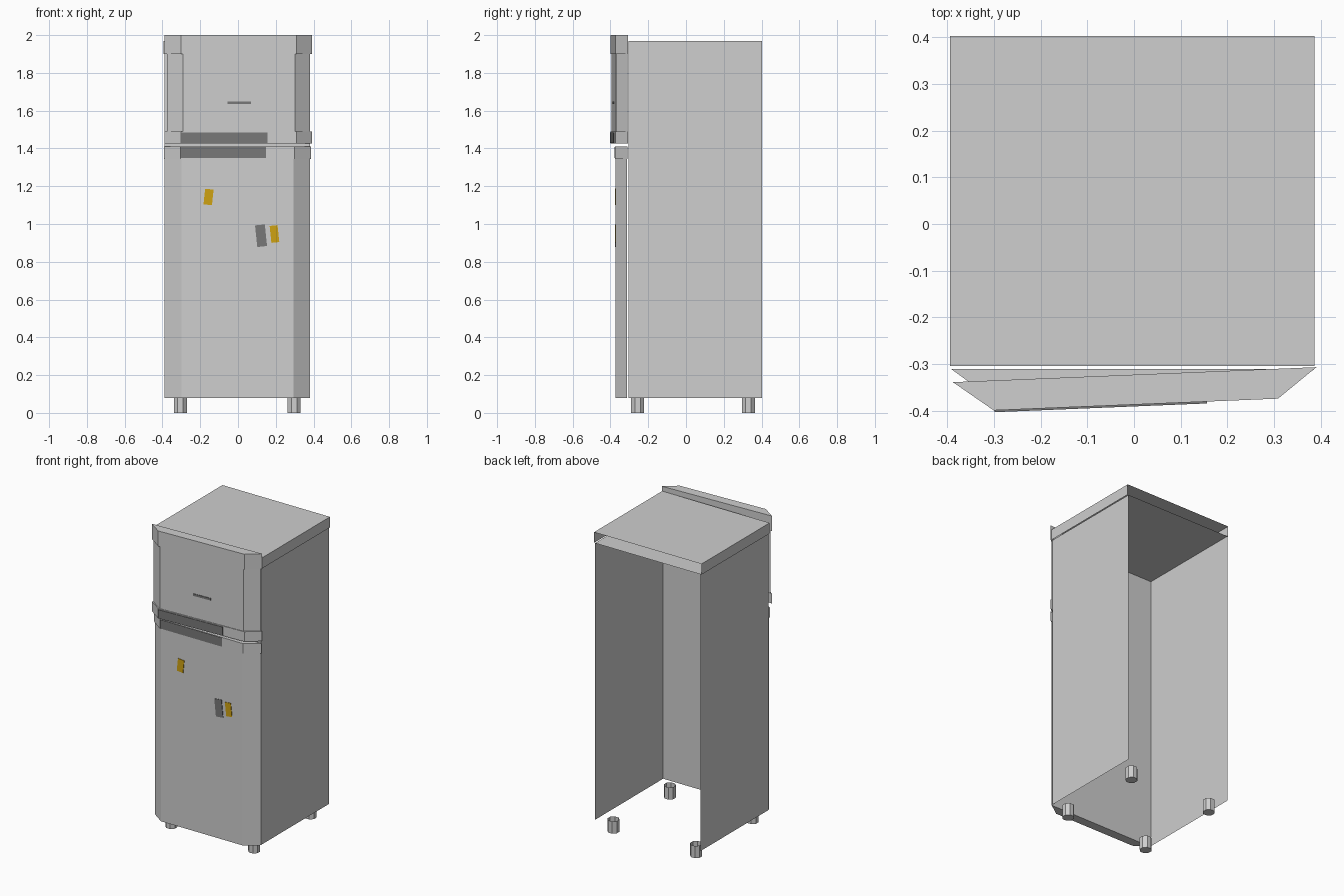
import bpy, bmesh, math
from mathutils import Matrix, Vector

if "Cube" in bpy.data.objects:
    bpy.data.objects.remove(bpy.data.objects["Cube"])


def material(name, rgb):
    m = bpy.data.materials.new(name)
    m.diffuse_color = (*rgb, 1)
    m.use_nodes = True
    m.node_tree.nodes["Principled BSDF"].inputs["Base Color"].default_value = m.diffuse_color
    return m


BODY = material("light_grey", (0.62, 0.62, 0.62))
DARK = material("dark_grey", (0.19, 0.19, 0.19))
YELLOW = material("yellow", (0.62, 0.36, 0.006))

# The upper door stands slightly open, turned about its right-hand hinge
HINGE = Vector((0.391, -0.307, 0))
AJAR = (Matrix.Translation(HINGE) @ Matrix.Rotation(math.radians(2.36), 4, 'Z')
        @ Matrix.Translation(-HINGE))


def finish(name, bm, mat, matrix=None):
    if matrix is not None:
        bm.transform(matrix)
    bmesh.ops.recalc_face_normals(bm, faces=bm.faces)
    me = bpy.data.meshes.new(name)
    bm.to_mesh(me)
    bm.free()
    me.materials.append(mat)
    ob = bpy.data.objects.new(name, me)
    bpy.context.collection.objects.link(ob)
    return ob


def box(name, x, y, z, mat, matrix=None, open_dirs=()):
    """Box from ranges; faces whose normal matches open_dirs are left out."""
    bm = bmesh.new()
    bmesh.ops.create_cube(bm, size=1)
    size = [b - a for a, b in (x, y, z)]
    mid = [(a + b) / 2 for a, b in (x, y, z)]
    bm.normal_update()
    gone = [f for f in bm.faces
            if any(f.normal.dot(Vector(d)) > 0.9 for d in open_dirs)]
    bmesh.ops.delete(bm, geom=gone, context='FACES')
    bm.transform(Matrix.Translation(mid) @ Matrix.Diagonal((*size, 1)))
    return finish(name, bm, mat, matrix)


def prism(name, profile, z0, z1, mat, matrix=None, open_top=False):
    """Extrude an x-y profile from z0 to z1."""
    bm = bmesh.new()
    low = [bm.verts.new((x, y, z0)) for x, y in profile]
    high = [bm.verts.new((x, y, z1)) for x, y in profile]
    bm.faces.new(low)
    if not open_top:
        bm.faces.new(high)
    n = len(profile)
    for i in range(n):
        j = (i + 1) % n
        bm.faces.new((low[i], low[j], high[j], high[i]))
    return finish(name, bm, mat, matrix)


def door_profile(left, right, back, front, inset):
    return [(left, back), (left + inset, front), (right - inset, front), (right, back)]


def plate(name, x, z, w, h, tilt, front, mat, matrix=None):
    """Thin plate centred at x, z, lying on a door front."""
    bm = bmesh.new()
    bmesh.ops.create_cube(bm, size=1)
    m = (Matrix.Translation((x, front, z))
         @ Matrix.Rotation(math.radians(-tilt), 4, 'Y')
         @ Matrix.Diagonal((w, 0.005, h, 1)))
    bm.transform(m)
    return finish(name, bm, mat, matrix if matrix is not None else Matrix())


# Cabinet shell and lid, both open at the back and underneath
OPEN = ((0, 1, 0), (0, 0, -1))
box("cabinet", (-0.388, 0.38), (-0.305, 0.403), (0.08, 1.9), BODY, open_dirs=OPEN)
box("lid", (-0.395, 0.387), (-0.305, 0.403), (1.9, 1.97), BODY, open_dirs=OPEN)

# Lower door with its wider top rail
prism("lower_door", door_profile(-0.386, 0.379, -0.312, -0.372, 0.086), 0.08, 1.345, BODY)
prism("lower_door_rail", door_profile(-0.392, 0.387, -0.311, -0.375, 0.088), 1.345, 1.41, BODY)
box("lower_handle", (-0.304, 0.147), (-0.378, -0.373), (1.35, 1.408), DARK)

# Upper door with wider rails above and below
prism("upper_door", door_profile(-0.377, 0.381, -0.309, -0.367, 0.083), 1.49, 1.9, BODY, AJAR)
RAIL = door_profile(-0.389, 0.391, -0.307, -0.371, 0.085)
prism("upper_door_top_rail", RAIL, 1.9, 2.0, BODY, AJAR)
prism("upper_door_bottom_rail", RAIL, 1.425, 1.49, BODY, AJAR)
box("upper_handle", (-0.302, 0.154), (-0.375, -0.37), (1.428, 1.484), DARK, AJAR)
plate("trim_bar", 0.004, 1.642, 0.126, 0.014, 0, -0.368, DARK, AJAR)

# Tilted fridge magnets on the lower door
for name, x, z, w, h, tilt, mat in (
        ("left_magnet", -0.156, 1.143, 0.045, 0.083, -6, YELLOW),
        ("middle_magnet", 0.122, 0.938, 0.052, 0.115, 6, DARK),
        ("right_magnet", 0.193, 0.947, 0.042, 0.09, 6, YELLOW)):
    plate(name, x, z, w, h, tilt, -0.373, mat)

# Eight-sided hollow feet
for side, x in (("left", -0.305), ("right", 0.297)):
    for end, y in (("front", -0.256), ("back", 0.33)):
        ring = [(x + 0.037 * math.cos(a), y + 0.037 * math.sin(a))
                for a in (math.pi * (2 * i + 1) / 8 for i in range(8))]
        prism(f"{end}_{side}_foot", ring, 0, 0.08, BODY, open_top=True)
